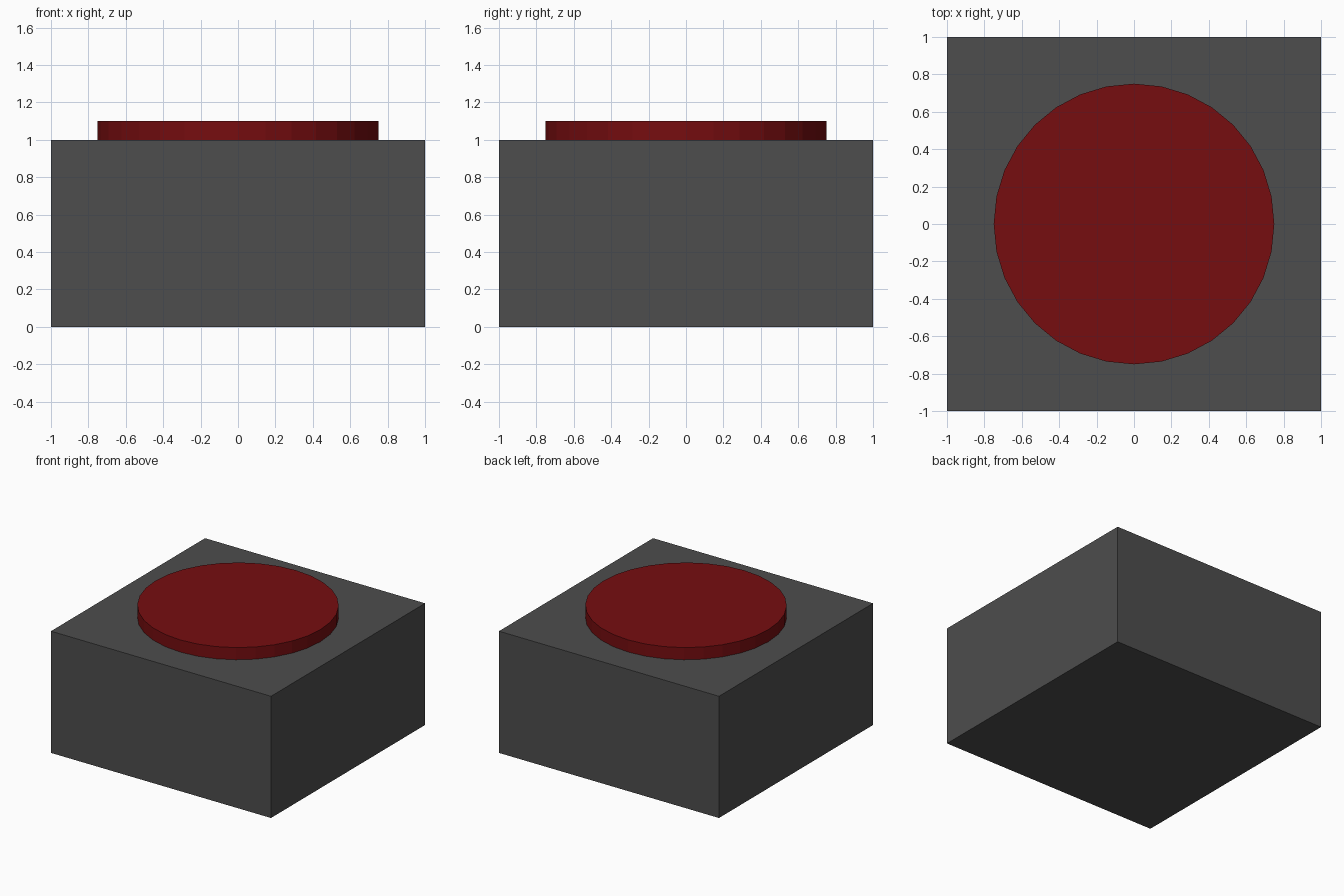
import bpy

if "Cube" in bpy.data.objects:
    bpy.data.objects.remove(bpy.data.objects["Cube"])


def paint(obj, name, color):
    mat = bpy.data.materials.new(name)
    mat.diffuse_color = (*color, 1.0)
    mat.use_nodes = True
    mat.node_tree.nodes["Principled BSDF"].inputs["Base Color"].default_value = mat.diffuse_color
    obj.data.materials.append(mat)


# Square housing: 2 x 2 x 1, standing on the ground
bpy.ops.mesh.primitive_cube_add(size=2, location=(0, 0, 0.5), scale=(1, 1, 0.5))
housing = bpy.context.object
housing.name = "button_housing"
bpy.ops.object.transform_apply(location=False, rotation=False, scale=True)
paint(housing, "dark_grey", (0.075, 0.075, 0.075))

# Flat-shaded round push button resting on the top face
bpy.ops.mesh.primitive_cylinder_add(vertices=32, radius=0.75, depth=0.1,
                                    location=(0, 0, 1.05))
button = bpy.context.object
button.name = "push_button"
paint(button, "dark_red", (0.18, 0.004, 0.005))
